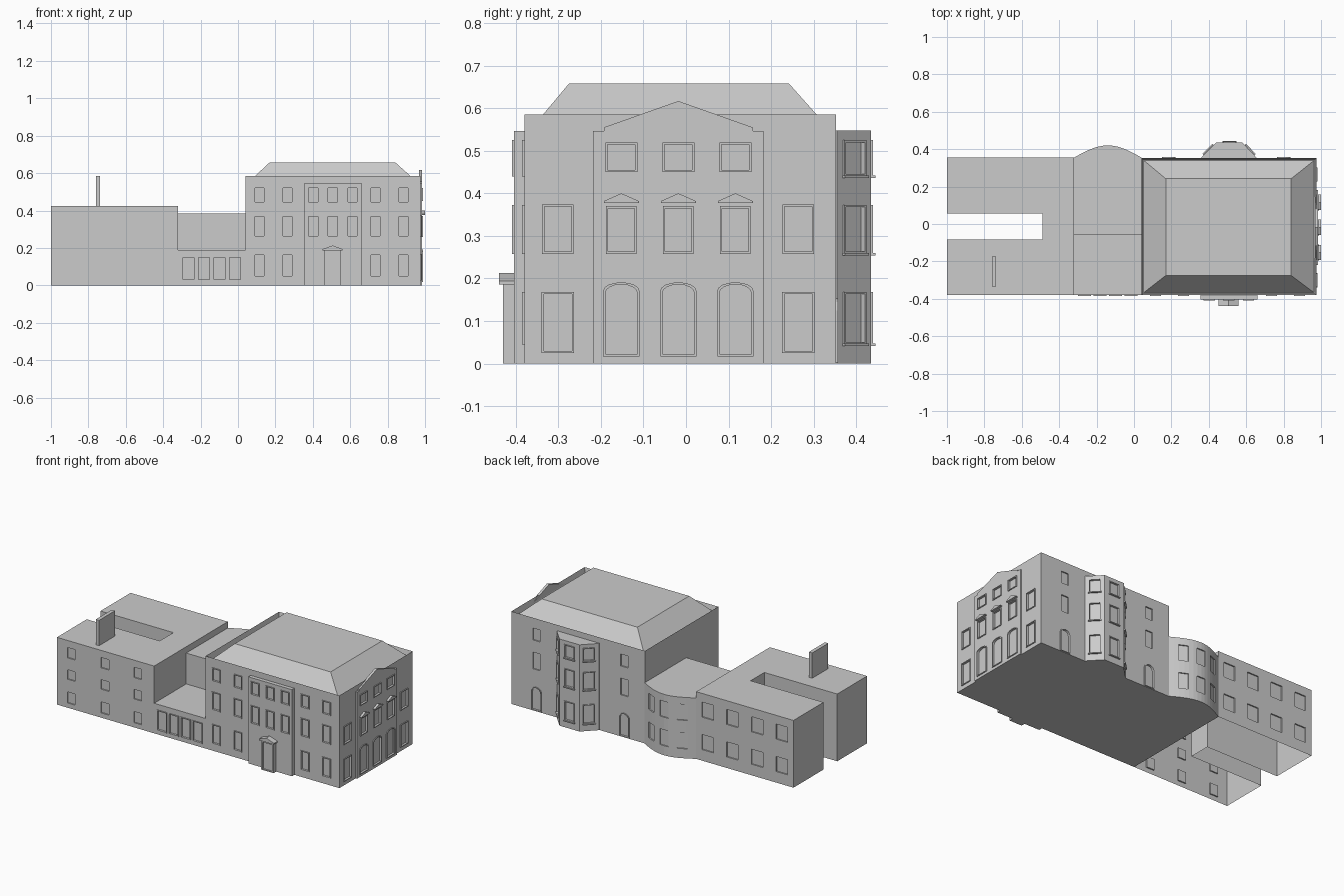
import bpy, bmesh, math
from mathutils import Matrix, Vector

if "Cube" in bpy.data.objects:
    bpy.data.objects.remove(bpy.data.objects["Cube"])

cutters = {}      # one bmesh of window cutters per body
frames = bmesh.new()
sills = bmesh.new()


def finish(name, bm):
    bmesh.ops.recalc_face_normals(bm, faces=bm.faces)
    me = bpy.data.meshes.new(name)
    bm.to_mesh(me)
    bm.free()
    ob = bpy.data.objects.new(name, me)
    bpy.context.collection.objects.link(ob)
    return ob


def extrude(bm, loop, vec):
    a = [bm.verts.new(p) for p in loop]
    b = [bm.verts.new(Vector(p) + Vector(vec)) for p in loop]
    bm.faces.new(a)
    bm.faces.new(b[::-1])
    for i in range(len(a)):
        j = (i + 1) % len(a)
        bm.faces.new((a[i], a[j], b[j], b[i]))


def plan(name, pts, z0, z1):
    bm = bmesh.new()
    extrude(bm, [(x, y, z0) for x, y in pts], (0, 0, z1 - z0))
    return finish(name, bm)


def rect(x0, x1, y0, y1):
    return [(x0, y0), (x1, y0), (x1, y1), (x0, y1)]


def wall(x, y, a):
    """Wall frame: local x runs along the wall, local -y points outward."""
    return Matrix.Translation((x, y, 0)) @ Matrix.Rotation(math.radians(a), 4, 'Z')


def slab(bm, M, pts, d0, d1):
    """Extrude a (u, z) outline on a wall from depth d0 out to d1."""
    loop = [M @ Vector((u, -d0, z)) for u, z in pts]
    extrude(bm, loop, M.to_3x3() @ Vector((0, d0 - d1, 0)))


def outline(w, z0, z1, arch=0.0, grow=0.0):
    h, top = w / 2 + grow, z1 + grow
    pts = [(-h, z0 - grow), (h, z0 - grow)]
    if arch:
        pts += [(h * math.cos(math.pi * i / 8), top - arch + arch * math.sin(math.pi * i / 8))
                for i in range(9)]
    else:
        pts += [(h, top), (-h, top)]
    return pts


def window(body, M, z0, z1, w, arch=0.0, frame=True, sill=False):
    bm = cutters.setdefault(body, bmesh.new())
    inner = outline(w, z0, z1, arch)
    slab(bm, M, inner, -0.008, 0.02)
    if frame:
        outer = outline(w, z0, z1, arch, 0.005)
        loops = [[frames.verts.new(M @ Vector((u, -d, z))) for u, z in pts]
                 for pts, d in ((outer, -0.001), (outer, 0.005), (inner, 0.005), (inner, -0.008))]
        n = len(inner)
        for p, q in zip(loops, loops[1:]):
            for i in range(n):
                j = (i + 1) % n
                frames.faces.new((p[i], p[j], q[j], q[i]))
    if sill:
        h = w / 2 + 0.008
        slab(sills, M, [(-h, z0 - 0.009), (h, z0 - 0.009), (h, z0 - 0.003), (-h, z0 - 0.003)], -0.001, 0.01)


ROWS = [(0.05, 0.163), (0.263, 0.368), (0.445, 0.52)]

# main block with parapet and hipped roof
main = plan("main_block", rect(0.04, 0.975, -0.38, 0.352), 0, 0.585)
bm = bmesh.new()
bm.from_mesh(main.data)
top = [f for f in bm.faces if f.calc_center_median().z > 0.58]
bmesh.ops.inset_region(bm, faces=top, thickness=0.012)
bmesh.ops.translate(bm, verts=top[0].verts, vec=(0, 0, -0.037))
bm.to_mesh(main.data)
bm.free()

bm = bmesh.new()
lo = [bm.verts.new((x, y, 0.548)) for x, y in rect(0.052, 0.963, -0.367, 0.34)]
hi = [bm.verts.new((x, y, 0.658)) for x, y in rect(0.17, 0.84, -0.275, 0.242)]
bm.faces.new(lo)
bm.faces.new(hi)
for i in range(4):
    j = (i + 1) % 4
    bm.faces.new((lo[i], lo[j], hi[j], hi[i]))
finish("hipped_roof", bm)

# front projection and entrance porch
front = plan("front_projection", rect(0.355, 0.66, -0.404, -0.375), 0, 0.547)
porch = plan("porch", rect(0.462, 0.55, -0.43, -0.40), 0, 0.192)
M = wall(0.506, -0.404, 0)
bm = bmesh.new()
slab(bm, M, [(-0.053, 0.186), (0.053, 0.186), (0.053, 0.194), (0, 0.213), (-0.053, 0.194)], -0.002, 0.035)
finish("porch_pediment", bm)
window(porch, wall(0.506, -0.43, 0), 0.006, 0.175, 0.066, frame=False)
for z0, z1 in ROWS:
    for x in (0.115, 0.265, 0.735, 0.885):
        window(main, wall(x, -0.38, 0), z0, z1, 0.05)
for z0, z1 in ROWS[1:]:
    for x in (0.402, 0.507, 0.612):
        window(front, wall(x, -0.404, 0), z0, z1, 0.05)

# gabled panel on the right side
C = -0.018
bm = bmesh.new()
half = [(0.2, 0), (0.2, 0.547), (0.175, 0.547), (0.175, 0.555)]
gable = half + [(0, 0.617)] + [(-u, z) for u, z in half[::-1]]
slab(bm, wall(0.975, C, 90), gable, -0.006, 0.01)
side = finish("side_gable_panel", bm)
hoods = bmesh.new()
for y in (C - 0.134, C, C + 0.134):
    M = wall(0.985, y, 90)
    window(side, M, 0.455, 0.515, 0.065)
    window(side, M, 0.263, 0.365, 0.062)
    window(side, M, 0.022, 0.186, 0.075, arch=0.02)
    slab(hoods, M, [(-0.041, 0.377), (0.041, 0.377), (0.041, 0.382), (0, 0.4), (-0.041, 0.382)], -0.001, 0.015)
finish("window_hoods", hoods)
for y in (-0.301, 0.264):
    M = wall(0.975, y, 90)
    window(main, M, 0.03, 0.163, 0.066)
    window(main, M, 0.263, 0.369, 0.064)

# back of the main block: canted bay, windows, arched doors
B = [(0.36, 0.345), (0.36, 0.355), (0.44, 0.435), (0.58, 0.435), (0.655, 0.355), (0.655, 0.345)]
bay = plan("canted_bay", B, 0, 0.548)
for (x0, y0), (x1, y1) in zip(B[1:4], B[2:5]):
    a = math.degrees(math.atan2(y1 - y0, x1 - x0)) + 180
    for z0, z1 in ROWS:
        window(bay, wall((x0 + x1) / 2, (y0 + y1) / 2, a), z0, z1, 0.06, sill=True)
for x in (0.185, 0.8):
    M = wall(x, 0.352, 180)
    for z0, z1 in ROWS[1:]:
        window(main, M, z0, z1, 0.05, frame=False)
    window(main, M, 0.008, 0.148, 0.062, arch=0.028)

# link: low front range and bowed back range
low = plan("link_front", rect(-0.32, 0.04, -0.38, -0.06), 0, 0.19)
for x in (-0.265, -0.182, -0.099, -0.016):
    window(low, wall(x, -0.38, 0), 0.03, 0.15, 0.06)


def bow_y(t):
    return 0.355 + 0.065 * math.sin(math.pi * t)


N = 14
arc = [(0.04 - 0.36 * i / N, bow_y(i / N)) for i in range(N + 1)]
bow = plan("link_bow", [(-0.32, -0.06), (0.04, -0.06)] + arc, 0, 0.385)
for t in (0.2, 0.5, 0.8):
    a = 180 - math.degrees(math.atan(0.065 * math.pi * math.cos(math.pi * t) / 0.36))
    for z0, z1 in ((0.06, 0.16), (0.24, 0.34)):
        window(bow, wall(0.04 - 0.36 * t, bow_y(t), a), z0, z1, 0.06, frame=False)

# service wing with a slot from the left end, and chimney
wing = plan("wing", [(-1, -0.38), (-0.32, -0.38), (-0.32, 0.355), (-1, 0.355), (-1, 0.055),
                     (-0.49, 0.055), (-0.49, -0.082), (-1, -0.082)], 0, 0.425)
plan("chimney", rect(-0.76, -0.737, -0.335, -0.175), 0.424, 0.585)
for x in (-0.9, -0.665, -0.435):
    for z0, z1 in ((0.03, 0.1), (0.18, 0.24), (0.315, 0.38)):
        window(wing, wall(x, -0.38, 0), z0, z1, 0.055, frame=False)
for x in (-0.4, -0.573, -0.746, -0.919):
    for z0, z1 in ((0.07, 0.165), (0.275, 0.37)):
        window(wing, wall(x, 0.355, 180), z0, z1, 0.08, frame=False)

finish("window_frames", frames)
finish("window_sills", sills)

# cut the window recesses
for body, bm in cutters.items():
    cut = finish("cutter", bm)
    cut.hide_render = True
    mod = body.modifiers.new("recesses", 'BOOLEAN')
    mod.operation = 'DIFFERENCE'
    mod.solver = 'EXACT'
    mod.object = cut
    bpy.context.view_layer.objects.active = body
    bpy.ops.object.modifier_apply(modifier=mod.name)
    bpy.data.objects.remove(cut)

# the wing is open underneath
bm = bmesh.new()
bm.from_mesh(wing.data)
floor = [f for f in bm.faces if all(v.co.z < 0.001 for v in f.verts)]
bmesh.ops.delete(bm, geom=floor, context='FACES')
bm.to_mesh(wing.data)
bm.free()
